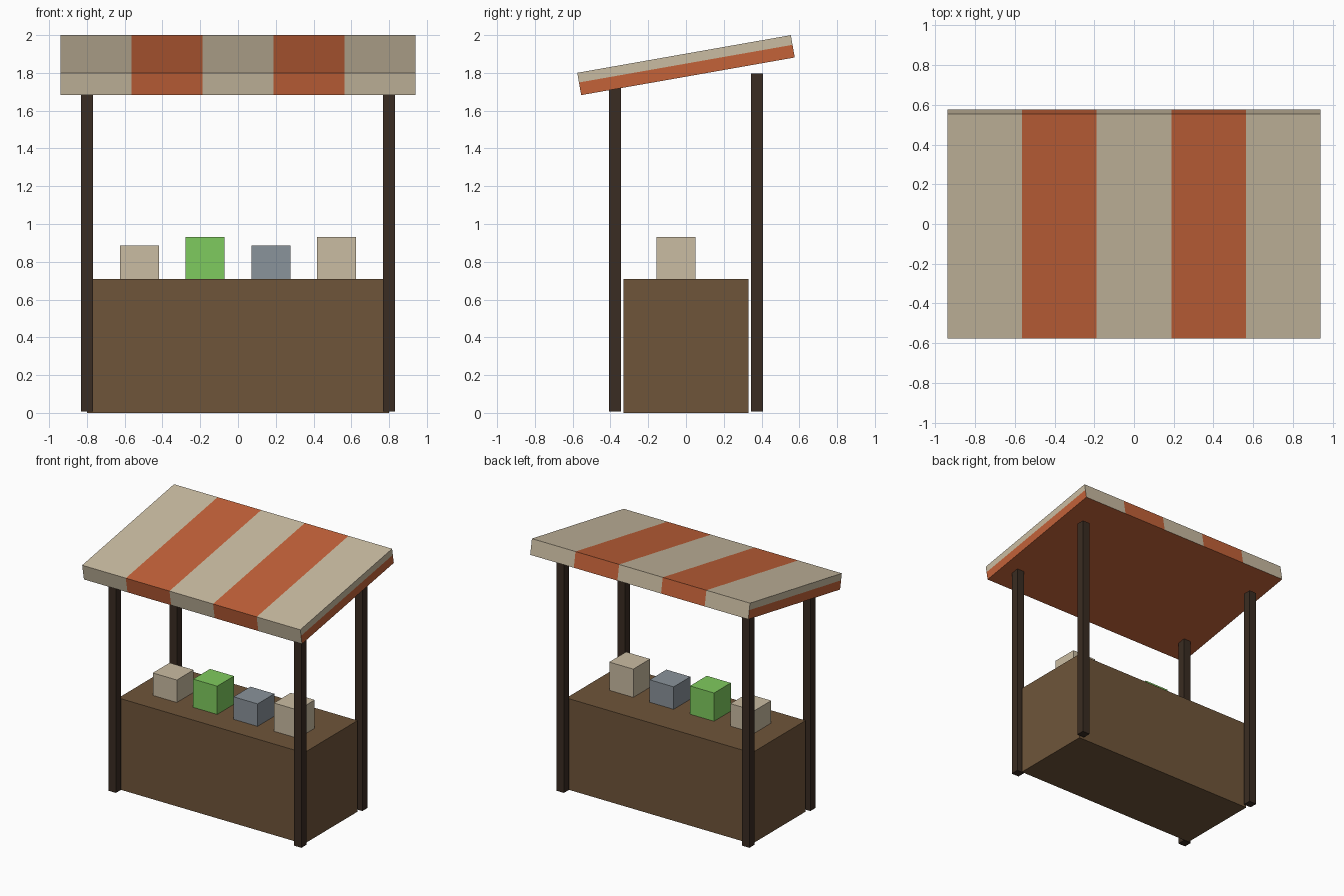
import bpy
import bmesh
import math
from mathutils import Vector, Matrix

if "Cube" in bpy.data.objects:
    bpy.data.objects.remove(bpy.data.objects["Cube"], do_unlink=True)


def linear(c):
    return c / 12.92 if c <= 0.04045 else ((c + 0.055) / 1.055) ** 2.4


def make_material(name, r, g, b):
    color = [linear(v / 255) for v in (r, g, b)] + [1.0]
    mat = bpy.data.materials.new(name)
    mat.use_nodes = True
    mat.diffuse_color = color
    mat.node_tree.nodes["Principled BSDF"].inputs["Base Color"].default_value = color
    return mat


cream = make_material("cream", 202, 188, 162)
orange = make_material("burnt orange", 195, 98, 57)
wood = make_material("brown wood", 111, 85, 58)
dark_wood = make_material("dark wood", 58, 44, 34)
green = make_material("green", 127, 203, 94)
grey = make_material("slate grey", 138, 147, 155)


def box_mesh(size):
    bm = bmesh.new()
    bmesh.ops.create_cube(bm, size=1, matrix=Matrix.Diagonal((*size, 1)))
    return bm


def finish(name, bm, location, materials):
    mesh = bpy.data.meshes.new(name)
    bm.to_mesh(mesh)
    bm.free()
    for mat in materials:
        mesh.materials.append(mat)
    obj = bpy.data.objects.new(name, mesh)
    obj.location = location
    bpy.context.collection.objects.link(obj)
    return obj


def box(name, size, base, mat):
    """Box standing on the point given as base."""
    x, y, z = base
    return finish(name, box_mesh(size), (x, y, z + size[2] / 2), [mat])


# Counter
box("counter", (1.6, 0.66, 0.71), (0, 0, 0), wood)

# Four posts
for side, x in (("right", -0.8), ("left", 0.8)):
    for end, y in (("front", -0.375), ("back", 0.375)):
        box(f"{end}_{side}_post", (0.064, 0.064, 1.79), (x, y, 0.008), dark_wood)

# Goods on the counter
goods = [("cream", cream, 0.175), ("green", green, 0.22),
         ("grey", grey, 0.175), ("tall_cream", cream, 0.22)]
for i, (label, mat, height) in enumerate(goods):
    box(f"{label}_crate", (0.207, 0.207, height),
        ((i - 1.5) * 0.348, -0.052, 0.71), mat)

# Striped sloping canopy, cut into five bands with a two-tone edge at each end
width, stripe = 1.88, 1.88 / 5
bm = box_mesh((width, 1.148, 0.12))
cuts = [(Vector((k * stripe, 0, 0)), Vector((1, 0, 0))) for k in (-1.5, -0.5, 0.5, 1.5)]
cuts.append((Vector((0, 0, 0.008)), Vector((0, 0, 1))))
for point, normal in cuts:
    bmesh.ops.bisect_plane(bm, geom=bm.verts[:] + bm.edges[:] + bm.faces[:],
                           plane_co=point, plane_no=normal)
bm.normal_update()
for face in bm.faces:
    center = face.calc_center_median()
    if abs(face.normal.x) > 0.5:
        is_orange = center.z < 0.008
    elif face.normal.z < -0.5:
        is_orange = True
    else:
        is_orange = int((center.x + width / 2) / stripe) % 2 == 1
    face.material_index = int(is_orange)
canopy = finish("canopy", bm, (0, 0, 1.841), [cream, orange])
canopy.rotation_euler.x = math.radians(10)
